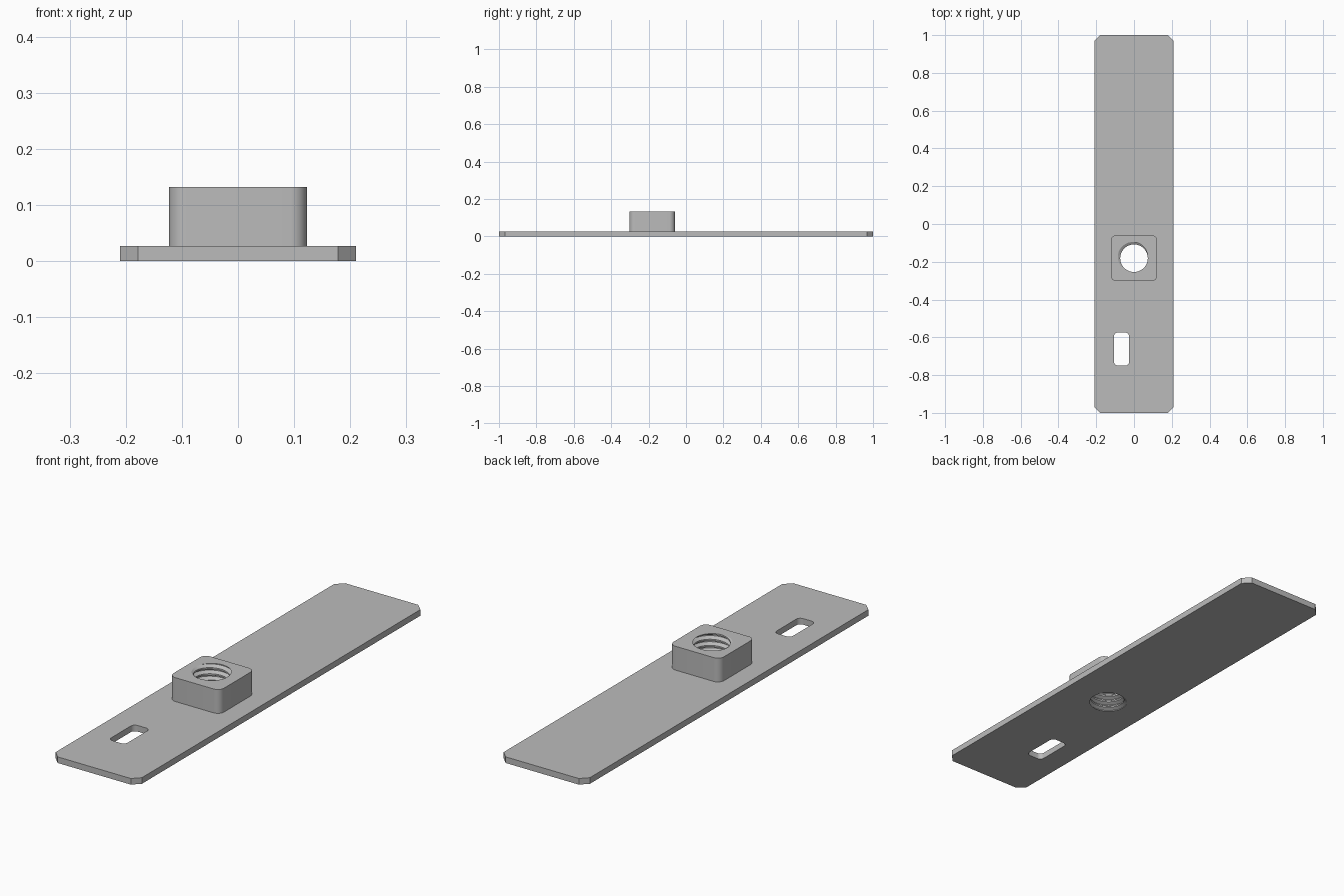
import bpy
import bmesh
from math import cos, sin, pi, radians

if "Cube" in bpy.data.objects:
    bpy.data.objects.remove(bpy.data.objects["Cube"], do_unlink=True)

metal = bpy.data.materials.new("plain grey")
metal.use_nodes = True
grey = (0.5, 0.5, 0.5, 1)
metal.diffuse_color = grey
metal.node_tree.nodes["Principled BSDF"].inputs["Base Color"].default_value = grey

HOLE_Y = -0.181
PLATE_TOP, BOSS_TOP = 0.027, 0.132


def make_object(name, bm):
    bmesh.ops.recalc_face_normals(bm, faces=bm.faces)
    mesh = bpy.data.meshes.new(name)
    bm.to_mesh(mesh)
    bm.free()
    mesh.materials.append(metal)
    obj = bpy.data.objects.new(name, mesh)
    bpy.context.collection.objects.link(obj)
    return obj


def block(name, center, size, z0, z1, corner, segments):
    """Upright block whose four vertical edges are chamfered or rounded."""
    bm = bmesh.new()
    bmesh.ops.create_cube(bm, size=1)
    for v in bm.verts:
        v.co.x = center[0] + v.co.x * size[0]
        v.co.y = center[1] + v.co.y * size[1]
        v.co.z = z1 if v.co.z > 0 else z0
    upright = [e for e in bm.edges if abs(e.verts[0].co.z - e.verts[1].co.z) > 1e-6]
    bmesh.ops.bevel(bm, geom=upright, offset=corner, segments=segments,
                    profile=0.5, affect='EDGES')
    return make_object(name, bm)


def thread_cutter(minor, major, pitch, steps=48, turns=9):
    """Closed helical plug that cuts a threaded hole."""
    profile = [(0, minor), (0.25, minor), (0.59, major), (0.72, major)]
    z0 = BOSS_TOP - pitch * 7.03
    bm = bmesh.new()
    total = steps * turns
    rows = []
    for n in range(total + 1):
        a = 2 * pi * n / steps
        rows.append([bm.verts.new((r * cos(a), HOLE_Y + r * sin(a),
                                   z0 + pitch * (off + n / steps)))
                     for off, r in profile])
    for n in range(total):
        for p in range(3):
            bm.faces.new((rows[n][p], rows[n + 1][p], rows[n + 1][p + 1], rows[n][p + 1]))
        if n + 1 + steps <= total:
            bm.faces.new((rows[n][3], rows[n + 1][3],
                          rows[n + 1 + steps][0], rows[n + steps][0]))
    # Close both ends with fans, well outside the body
    low = bm.verts.new((0, HOLE_Y, -0.1))
    high = bm.verts.new((0, HOLE_Y, 0.25))
    for e in [e for e in bm.edges if e.is_boundary]:
        tip = low if e.verts[0].co.z < 0.05 else high
        bm.faces.new((e.verts[0], e.verts[1], tip))
    return make_object("thread_cutter", bm)


def combine(target, tool, operation):
    mod = target.modifiers.new(operation.title(), 'BOOLEAN')
    mod.operation = operation
    mod.solver = 'EXACT'
    mod.object = tool
    bpy.context.view_layer.objects.active = target
    bpy.ops.object.modifier_apply(modifier=mod.name)
    bpy.data.objects.remove(tool, do_unlink=True)


# Long plate with chamfered corners, and the rounded square nut joined to it
plate = block("plate_with_nut", (0, 0), (0.42, 2), 0, PLATE_TOP, 0.032, 1)
nut = block("nut", (0, HOLE_Y), (0.246, 0.244), 0.01, BOSS_TOP, 0.03, 8)
combine(plate, nut, 'UNION')

# Slot and threaded through hole
slot = block("slot_cutter", (-0.066, -0.662), (0.08, 0.175), -0.1, 0.1, 0.02, 6)
combine(plate, slot, 'DIFFERENCE')
combine(plate, thread_cutter(0.073, 0.088, 0.027), 'DIFFERENCE')

bpy.ops.object.select_all(action='DESELECT')
plate.select_set(True)
bpy.context.view_layer.objects.active = plate
bpy.ops.object.shade_smooth_by_angle(angle=radians(25))
